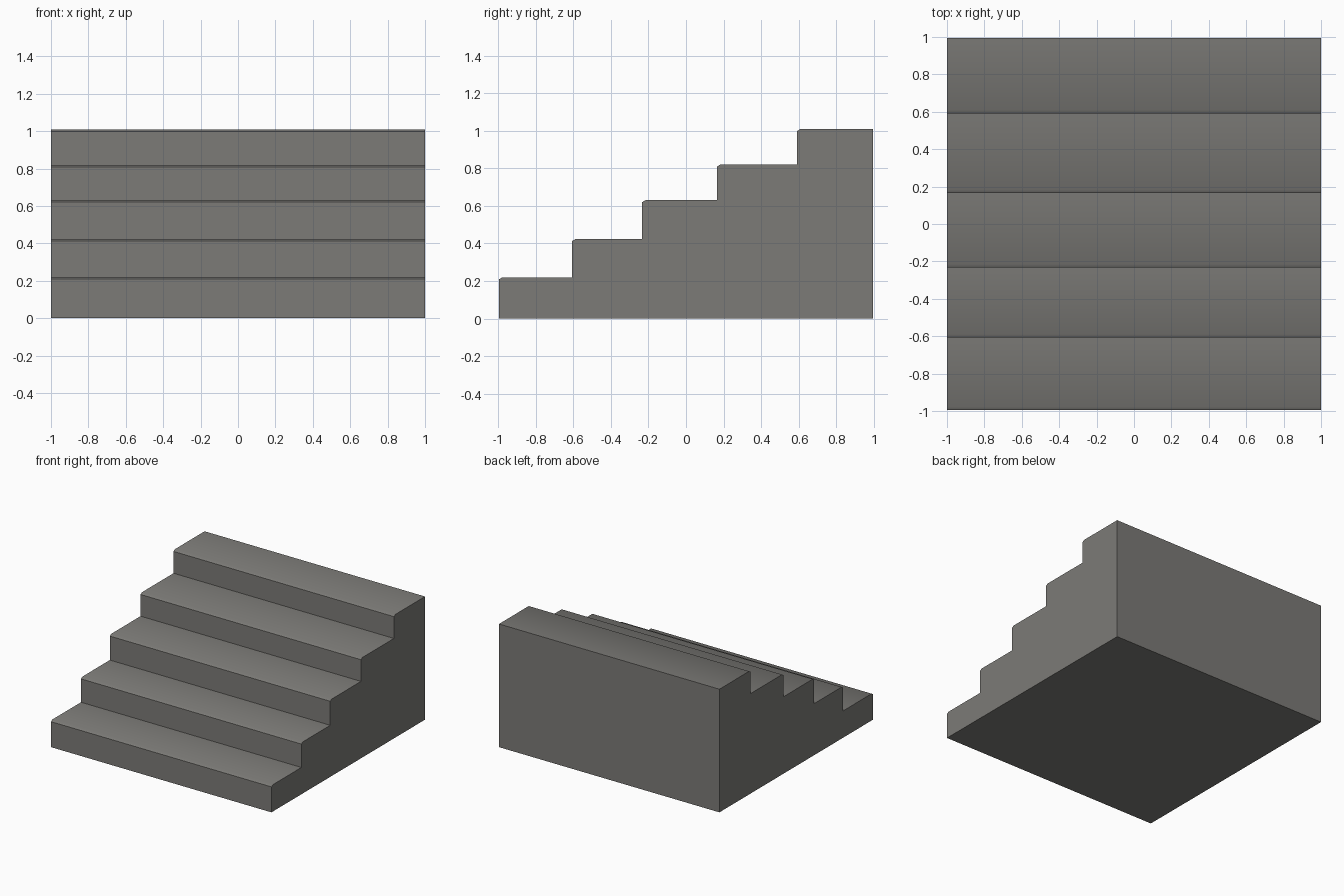
import bpy, bmesh, math

if "Cube" in bpy.data.objects:
    bpy.data.objects.remove(bpy.data.objects["Cube"])

WIDTH = 2.0
BACK = 0.995
# front edge and top height of each step
STEPS = [(-0.995, 0.22), (-0.607, 0.423), (-0.233, 0.631), (0.165, 0.82), (0.592, 1.01)]
NOSE_Y, NOSE_Z = 0.018, 0.011

stone = bpy.data.materials.new("grey stone")
stone.diffuse_color = (0.2, 0.196, 0.184, 1)
stone.use_nodes = True
stone.node_tree.nodes["Principled BSDF"].inputs["Base Color"].default_value = stone.diffuse_color

# side profile with a small chamfer on every nosing
profile = [(STEPS[0][0], 0.0)]
below = 0.0
for y, z in STEPS:
    if below:
        profile.append((y, below))
    profile += [(y, z - NOSE_Z), (y + NOSE_Y, z)]
    below = z
profile += [(BACK, below), (BACK, 0.0)]

# extrude the profile across the width
bm = bmesh.new()
face = bm.faces.new([bm.verts.new((-WIDTH / 2, y, z)) for y, z in profile])
out = bmesh.ops.extrude_face_region(bm, geom=[face], use_keep_orig=True)
moved = [v for v in out["geom"] if isinstance(v, bmesh.types.BMVert)]
bmesh.ops.translate(bm, verts=moved, vec=(WIDTH, 0, 0))
bmesh.ops.recalc_face_normals(bm, faces=bm.faces[:])

mesh = bpy.data.meshes.new("stairs")
bm.to_mesh(mesh)
bm.free()
mesh.materials.append(stone)
stairs = bpy.data.objects.new("stairs", mesh)
bpy.context.collection.objects.link(stairs)

# soft shading between tread and nosing chamfer only
bpy.context.view_layer.objects.active = stairs
stairs.select_set(True)
bpy.ops.object.shade_smooth_by_angle(angle=math.radians(40))
